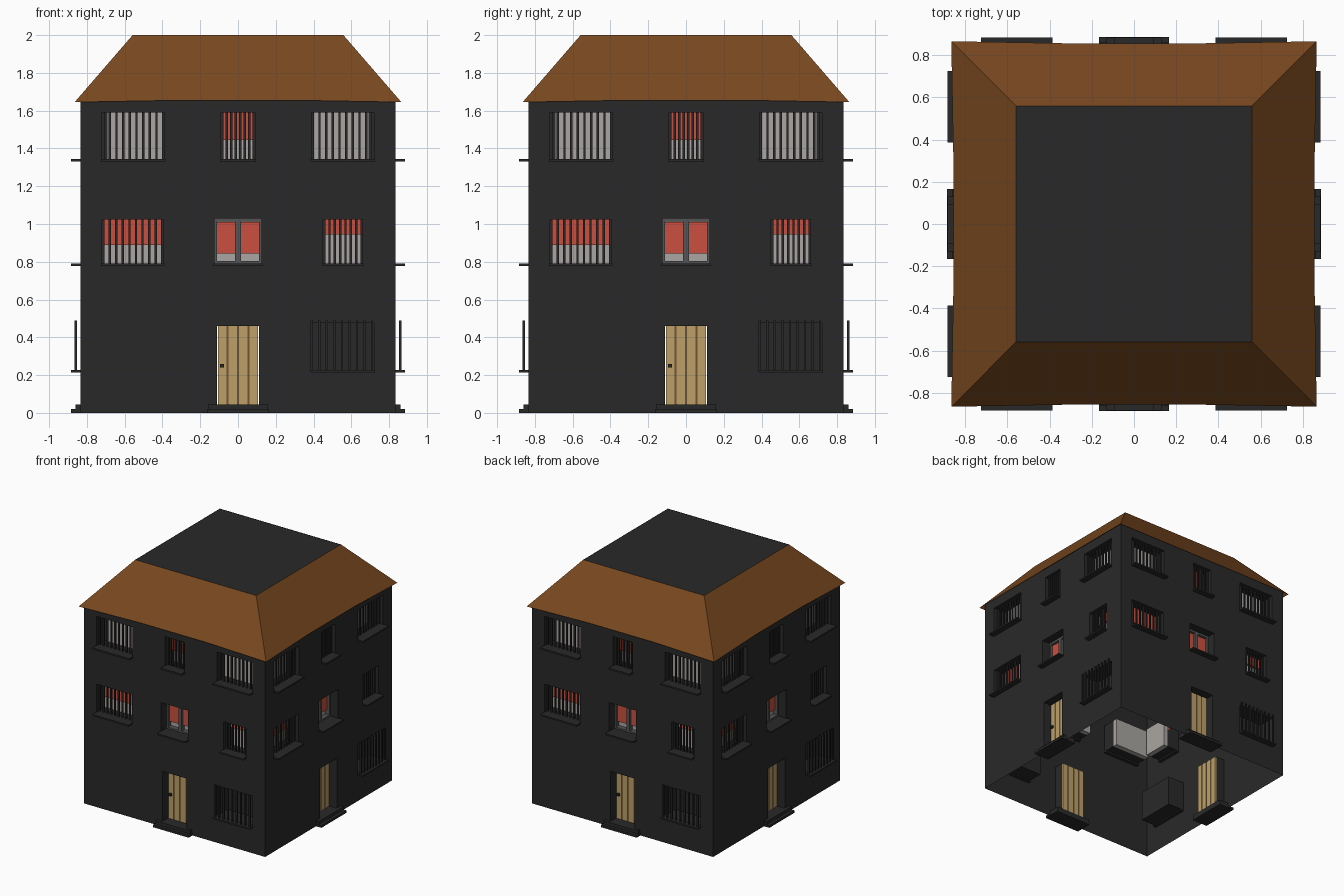
import bpy
from math import pi

if "Cube" in bpy.data.objects:
    bpy.data.objects.remove(bpy.data.objects["Cube"])

W = 0.835            # half width of the house
EAVE = 1.67          # wall top, tucked under the roof


def material(name, r, g, b):
    m = bpy.data.materials.new(name)
    m.diffuse_color = (r, g, b, 1)
    m.use_nodes = True
    m.node_tree.nodes["Principled BSDF"].inputs["Base Color"].default_value = m.diffuse_color
    return m


DARK = material("charcoal", 0.022, 0.022, 0.022)
FRAME = material("frame_grey", 0.09, 0.09, 0.09)
ROOF = material("roof_brown", 0.19, 0.065, 0.014)
WOOD = material("door_wood", 0.51, 0.35, 0.14)
GROOVE = material("door_groove", 0.15, 0.09, 0.035)
RED = material("blind_red", 0.60, 0.08, 0.05)
PALE = material("pane_pale", 0.40, 0.38, 0.36)


def add_object(name, verts, faces, mat, turns=(0, 1, 2, 3)):
    """One shared mesh, repeated on the four sides of the house."""
    me = bpy.data.meshes.new(name)
    me.from_pydata(verts, [], faces)
    me.materials.append(mat)
    for k in turns:
        ob = bpy.data.objects.new(name, me)
        ob.rotation_euler.z = k * pi / 2
        bpy.context.collection.objects.link(ob)


def boxes(name, items, mat):
    """Boxes (x0, x1, d0, d1, z0, z1); d is the depth behind the wall face."""
    verts, faces = [], []
    for x0, x1, d0, d1, z0, z1 in items:
        n = len(verts)
        y0, y1 = d0 - W, d1 - W
        verts += [(x, y, z) for z in (z0, z1)
                  for x, y in ((x0, y0), (x1, y0), (x1, y1), (x0, y1))]
        faces += [[n + i for i in f] for f in
                  ((3, 2, 1, 0), (4, 5, 6, 7), (0, 1, 5, 4),
                   (1, 2, 6, 5), (2, 3, 7, 6), (3, 0, 4, 7))]
    add_object(name, verts, faces, mat)


# Openings: x0, x1, z0, z1, bottom of red blind, number of bars
barred = [
    (-0.72, -0.39, 1.345, 1.59, None, 10),
    (-0.09, 0.09, 1.345, 1.59, 1.445, 8),
    (0.39, 0.72, 1.345, 1.59, None, 10),
    (-0.72, -0.395, 0.79, 1.025, 0.89, 10),
    (0.45, 0.66, 0.79, 1.025, 0.945, 8),
]
casement = (-0.125, 0.125, 0.79, 1.03)
ground = (0.39, 0.72, 0.225, 0.475)
door = (-0.11, 0.11, 0.045, 0.46)
openings = [(w[:4], 0.11) for w in barred]
openings += [(casement, 0.11), (ground, 0.15), (door, 0.08)]

# Wall: a grid of cells with the openings left out, plus recess sides
xs = sorted({-W, W} | {v for o, _ in openings for v in o[:2]})
zs = sorted({0, EAVE} | {v for o, _ in openings for v in o[2:]})
verts, faces = [], []


def quad(*pts):
    faces.append(range(len(verts), len(verts) + 4))
    verts.extend(pts)


for xa, xb in zip(xs, xs[1:]):
    for za, zb in zip(zs, zs[1:]):
        cx, cz = (xa + xb) / 2, (za + zb) / 2
        if not any(o[0] < cx < o[1] and o[2] < cz < o[3] for o, _ in openings):
            quad((xa, -W, za), (xb, -W, za), (xb, -W, zb), (xa, -W, zb))
for (x0, x1, z0, z1), d in openings:
    ring = [(x0, z0), (x1, z0), (x1, z1), (x0, z1)]
    for i in range(4):
        (px, pz), (qx, qz) = ring[i], ring[(i + 1) % 4]
        quad((px, -W, pz), (qx, -W, qz), (qx, d - W, qz), (px, d - W, pz))
add_object("wall", verts, faces, DARK)

# Window panes, red blinds, bars and sills
panes, blinds, bars, sills, dark_panes = [], [], [], [], []


def add_bars(x0, x1, z0, z1, count, d):
    for i in range(count):
        x = x0 + 0.006 + (x1 - x0 - 0.012) * i / (count - 1)
        bars.append((x - 0.006, x + 0.006, d, d + 0.012, z0, z1))


for x0, x1, z0, z1, blind, count in barred:
    pa, pb = x0, x1
    if z0 > 1.3 and x1 < -0.2:
        pa = -0.69
        dark_panes.append((x0, pa, 0.11, 0.15, z0, z1))
    elif z0 > 1.3 and x0 > 0.2:
        pb = 0.69
        dark_panes.append((pb, x1, 0.11, 0.15, z0, z1))
    panes.append((pa, pb, 0.11, 0.15, z0, z1))
    if blind:
        blinds.append((x0, x1, 0.09, 0.11, blind, z1))
    add_bars(x0, x1, z0, z1, count, 0.03)
    sills.append((x0 - 0.005, x1 + 0.005, -0.048, 0.03, z0 - 0.013, z0))

# Ground floor window with a projecting grille
dark_panes.append((0.39, 0.72, 0.14, 0.15, 0.225, 0.475))
sills.append((0.385, 0.725, -0.048, 0.03, 0.215, 0.227))
add_bars(0.385, 0.715, 0.225, 0.49, 9, -0.03)

# Two-leaf casement in the middle
panes.append((-0.125, 0.125, 0.11, 0.15, 0.79, 1.03))
blinds.append((-0.11, 0.11, 0.09, 0.11, 0.845, 1.01))
sills.append((-0.13, 0.13, -0.048, 0.03, 0.778, 0.79))
boxes("casement_frame", [
    (-0.125, -0.11, 0.07, 0.11, 0.79, 1.03),
    (0.11, 0.125, 0.07, 0.11, 0.79, 1.03),
    (-0.015, 0.015, 0.07, 0.11, 0.79, 1.03),
    (-0.125, 0.125, 0.07, 0.11, 0.79, 0.803),
    (-0.125, 0.125, 0.07, 0.11, 1.012, 1.03)], FRAME)

boxes("window_pane", panes, PALE)
boxes("dark_pane", dark_panes, DARK)
boxes("window_blind", blinds, RED)
boxes("window_bars", bars, DARK)
boxes("window_sill", sills, DARK)

# Plank door with handle and two steps
step = 0.22 / 4
boxes("door_planks", [(-0.11 + i * step + 0.005, -0.11 + (i + 1) * step - 0.005,
                       0.07, 0.09, 0.045, 0.46) for i in range(4)], WOOD)
boxes("door_grooves", [(-0.11 + i * step - 0.006, -0.11 + i * step + 0.006,
                        0.075, 0.085, 0.045, 0.46) for i in (1, 2, 3)], GROOVE)
boxes("door_handle", [(-0.095, -0.075, 0.055, 0.07, 0.24, 0.26)], DARK)
boxes("door_step", [(-0.165, 0.165, -0.05, 0.09, 0, 0.02),
                    (-0.16, 0.16, -0.025, 0.09, 0.02, 0.045)], DARK)

# Roof slope with slightly drooping corners, and the flat roof deck
slope = [(-0.865, -0.865, 1.645), (-0.3, -0.855, 1.655), (0.3, -0.855, 1.655),
         (0.865, -0.865, 1.645), (0.558, -0.558, 2), (-0.558, -0.558, 2)]
add_object("roof_slope", slope, [(0, 1, 5), (1, 2, 4, 5), (2, 3, 4)], ROOF)
T = 0.558
add_object("roof_deck", [(-T, -T, 1.998), (T, -T, 1.998), (T, T, 1.998), (-T, T, 1.998)],
           [(0, 1, 2, 3)], DARK, turns=(0,))
